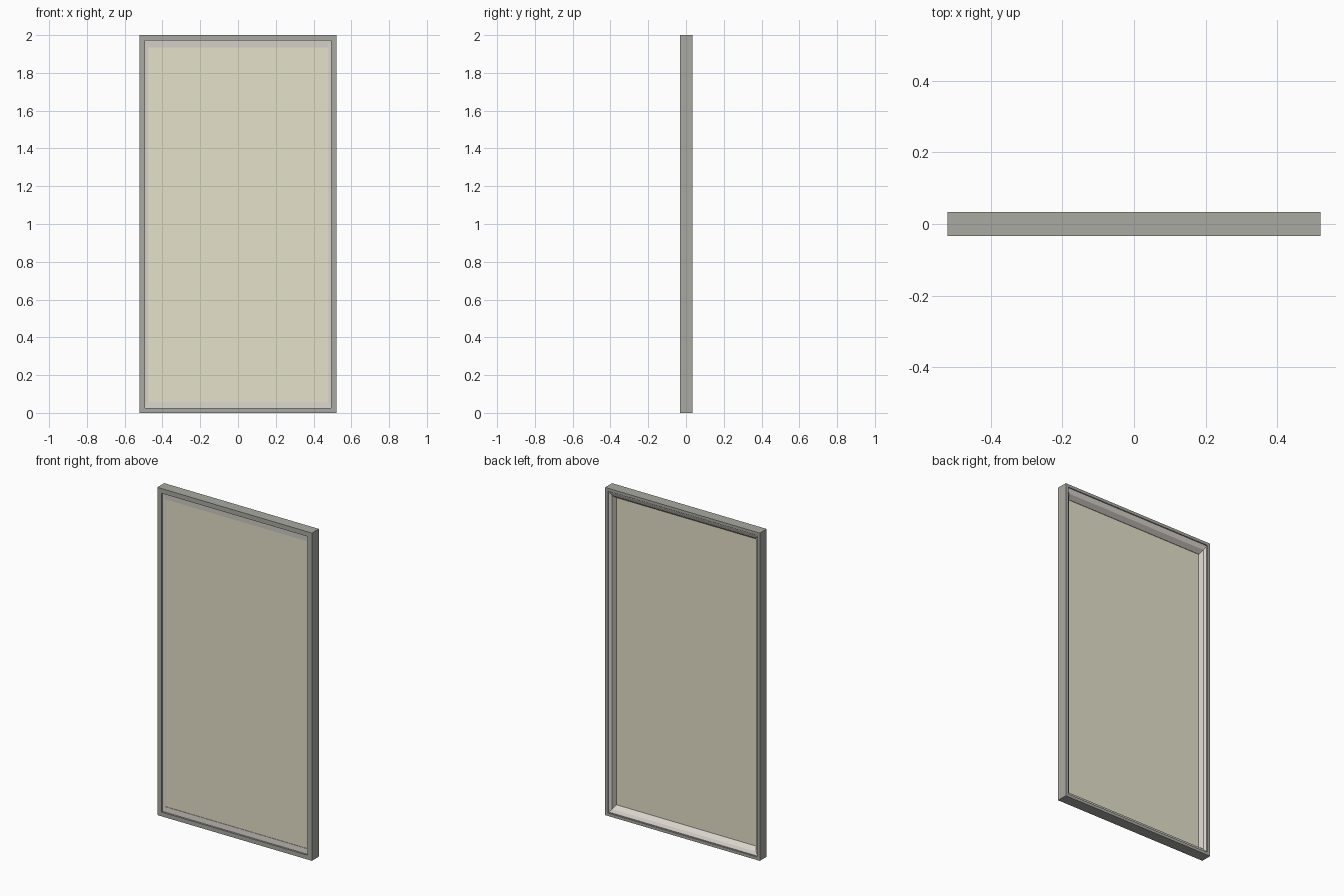
import bpy, bmesh

if "Cube" in bpy.data.objects:
    bpy.data.objects.remove(bpy.data.objects["Cube"])

HALF_W, HEIGHT = 0.522, 2.0


def material(name, rgb):
    m = bpy.data.materials.new(name)
    m.diffuse_color = (*rgb, 1)
    m.use_nodes = True
    m.node_tree.nodes["Principled BSDF"].inputs["Base Color"].default_value = m.diffuse_color
    return m


def add_object(name, bm, mat):
    bmesh.ops.recalc_face_normals(bm, faces=bm.faces)
    mesh = bpy.data.meshes.new(name)
    bm.to_mesh(mesh)
    bm.free()
    mesh.materials.append(mat)
    obj = bpy.data.objects.new(name, mesh)
    bpy.context.collection.objects.link(obj)
    return obj


def rect_ring(bm, side, top, bottom, y):
    x, z0, z1 = HALF_W - side, bottom, HEIGHT - top
    return [bm.verts.new(p) for p in ((-x, y, z0), (x, y, z0), (x, y, z1), (-x, y, z1))]


def mitred_frame(name, profile, mat):
    # closed profile of (side inset, top inset, bottom inset, y) swept round the rectangle
    bm = bmesh.new()
    rings = [rect_ring(bm, *p) for p in profile]
    for a, b in zip(rings, rings[1:] + rings[:1]):
        for i in range(4):
            j = (i + 1) % 4
            bm.faces.new((a[i], a[j], b[j], b[i]))
    return add_object(name, bm, mat)


frame_mat = material("dark_frame", (0.40, 0.40, 0.36))
trim_mat = material("pale_trim", (0.70, 0.65, 0.61))
panel_mat = material("cream_panel", (0.78, 0.75, 0.59))

# Outer frame: square outside, stepped lip inside
mitred_frame("outer_frame", [
    (0, 0, 0, -0.033), (0, 0, 0, 0.034),
    (0.018, 0.018, 0.018, 0.034), (0.018, 0.018, 0.018, 0.027),
    (0.029, 0.029, 0.026, 0.020), (0.029, 0.029, 0.026, -0.033)], frame_mat)

# Inner trim: shallow front rebate, sloping out towards the back
mitred_frame("inner_trim", [
    (0.028, 0.028, 0.025, -0.022), (0.045, 0.066, 0.058, -0.020),
    (0.045, 0.066, 0.058, -0.008), (0.036, 0.046, 0.040, 0.018),
    (0.020, 0.022, 0.022, 0.028), (0.017, 0.017, 0.017, 0.027)], trim_mat)

# Thin infill panel
bm = bmesh.new()
front = rect_ring(bm, 0.044, 0.064, 0.056, -0.017)
back = rect_ring(bm, 0.044, 0.064, 0.056, -0.011)
bm.faces.new(front)
bm.faces.new(back)
for i in range(4):
    j = (i + 1) % 4
    bm.faces.new((front[i], front[j], back[j], back[i]))
add_object("infill_panel", bm, panel_mat)
